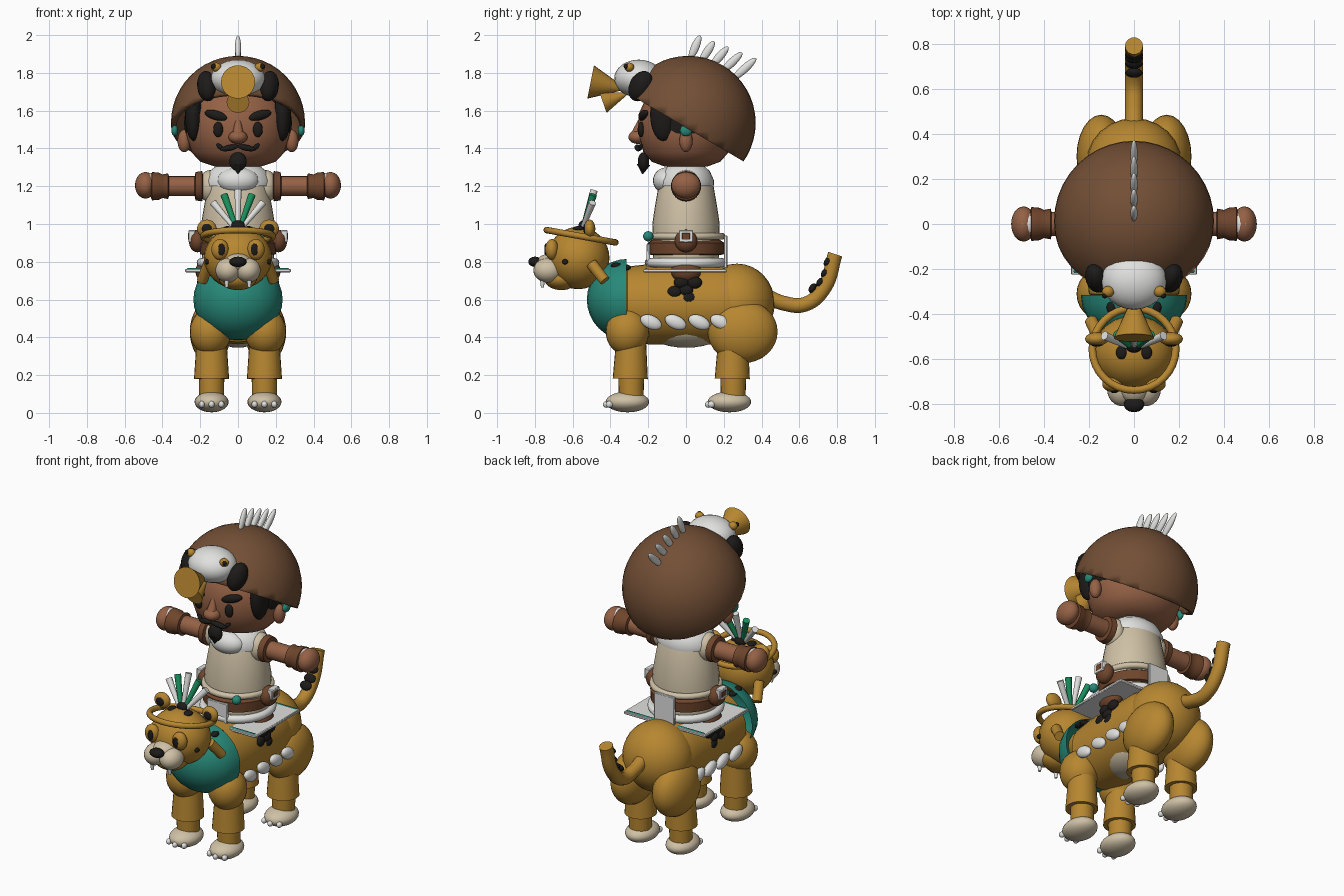
import bpy, bmesh, math
from mathutils import Vector, Matrix

if "Cube" in bpy.data.objects:
    bpy.data.objects.remove(bpy.data.objects["Cube"])


def material(name, *rgb):
    m = bpy.data.materials.new(name)
    m.use_nodes = True
    m.diffuse_color = (*rgb, 1)
    m.node_tree.nodes["Principled BSDF"].inputs["Base Color"].default_value = (*rgb, 1)
    return m


gold = material("golden fur", .47, .24, .03)
brown = material("helmet brown", .17, .078, .036)
leather = material("leather", .16, .06, .025)
skin = material("skin", .3, .12, .06)
black = material("black", .012, .011, .01)
cream = material("cream", .62, .53, .38)
white = material("white", .75, .75, .74)
teal = material("teal", .02, .25, .19)
green = material("green", .01, .28, .11)


def finish(name, bm, mat, angle=40):
    bmesh.ops.recalc_face_normals(bm, faces=bm.faces)
    mesh = bpy.data.meshes.new(name)
    bm.to_mesh(mesh)
    bm.free()
    mesh.materials.append(mat)
    obj = bpy.data.objects.new(name, mesh)
    bpy.context.collection.objects.link(obj)
    bpy.ops.object.select_all(action='DESELECT')
    bpy.context.view_layer.objects.active = obj
    obj.select_set(True)
    bpy.ops.object.shade_smooth_by_angle(angle=math.radians(angle))
    return obj


def ball(name, loc, size, mat, axis=(0, 0, 1), cuts=(), detail=24):
    """Ellipsoid whose z points along axis, trimmed by planes (point, normal to keep)."""
    bm = bmesh.new()
    bmesh.ops.create_uvsphere(bm, u_segments=detail, v_segments=detail // 2 + 4, radius=1)
    turn = Vector(axis).to_track_quat('Z', 'Y').to_matrix().to_4x4()
    bm.transform(Matrix.Translation(loc) @ turn @ Matrix.Diagonal((*size, 1)))
    for point, normal in cuts:
        bmesh.ops.bisect_plane(bm, geom=bm.verts[:] + bm.edges[:] + bm.faces[:],
                               plane_co=point, plane_no=normal, clear_inner=True)
    return finish(name, bm, mat)


def rod(name, start, end, r1, r2, mat, sides=24):
    start, end = Vector(start), Vector(end)
    bm = bmesh.new()
    bmesh.ops.create_cone(bm, cap_ends=True, segments=sides, radius1=r1, radius2=r2,
                          depth=(end - start).length)
    turn = (end - start).to_track_quat('Z', 'Y').to_matrix().to_4x4()
    bm.transform(Matrix.Translation((start + end) / 2) @ turn)
    return finish(name, bm, mat)


def box(name, loc, size, mat):
    bm = bmesh.new()
    bmesh.ops.create_cube(bm, size=1)
    bm.transform(Matrix.Translation(loc) @ Matrix.Diagonal((*size, 1)))
    obj = finish(name, bm, mat)
    bevel = obj.modifiers.new("soft edge", 'BEVEL')
    bevel.width = .004
    return obj


def lathe(name, profile, mat, loc=(0, 0, 0), axis=(0, 0, 1), scale=(1, 1)):
    """Revolve (height, radius) pairs about an axis."""
    bm = bmesh.new()
    verts = [bm.verts.new((r, 0, h)) for h, r in profile]
    edges = [bm.edges.new(pair) for pair in zip(verts, verts[1:])]
    bmesh.ops.spin(bm, geom=verts + edges, axis=(0, 0, 1), cent=(0, 0, 0),
                   angle=math.tau, steps=32, use_duplicate=False)
    bmesh.ops.remove_doubles(bm, verts=bm.verts, dist=.0005)
    turn = Vector(axis).to_track_quat('Z', 'Y').to_matrix().to_4x4()
    bm.transform(Matrix.Translation(loc) @ turn @ Matrix.Diagonal((*scale, 1, 1)))
    return finish(name, bm, mat, 50)


def ring(name, loc, radius, tube, mat, axis=(0, 0, 1), scale=(1, 1)):
    steps = [math.tau * i / 12 for i in range(13)]
    return lathe(name, [(tube * math.sin(a), radius + tube * math.cos(a)) for a in steps],
                 mat, loc, axis, scale)


def tube(name, points, radius, mat):
    curve = bpy.data.curves.new(name, 'CURVE')
    curve.dimensions = '3D'
    curve.bevel_depth, curve.bevel_resolution, curve.use_fill_caps = radius, 5, True
    spline = curve.splines.new('BEZIER')
    spline.bezier_points.add(len(points) - 1)
    for knot, point in zip(spline.bezier_points, points):
        knot.co = point
        knot.handle_left_type = knot.handle_right_type = 'AUTO'
    curve.materials.append(mat)
    obj = bpy.data.objects.new(name, curve)
    bpy.context.collection.objects.link(obj)


# Mount: trunk, bib, belly and tail
lathe("trunk", [(-.38, 0), (-.36, .12), (-.31, .2), (-.2, .212), (.15, .212), (.3, .2),
                (.4, .15), (.455, .07), (.47, 0)], gold, (0, 0, .575), (0, 1, 0))
ball("rump", (0, .27, .58), (.21, .2, .21), gold)
ball("bib", (0, -.31, .6), (.237, .215, .215), teal, cuts=[((0, -.315, 0), (0, -1, 0))])
ball("belly", (0, 0, .46), (.15, .23, .115), cream)
tube("tail", [(0, .42, .62), (0, .52, .58), (0, .63, .575), (0, .73, .66), (0, .79, .84)], .04, gold)
for y, z in ((.67, .66), (.71, .69), (.735, .74), (.75, .8)):
    ball("tail_spot", (0, y, z), (.038, .028, .018), black, (0, -1, .6))

# Legs and flank markings
for s in (1, -1):
    for part, y, thick in (("front", -.29, .1), ("hind", .25, .17)):
        ball(part + "_haunch", (s * .145, y + thick - .12, .43), (.11, thick + .015, thick * .6 + .065), gold)
        rod(part + "_upper_leg", (s * .14, y - .005, .18), (s * .14, y, .42), .093, .077, gold)
        rod(part + "_lower_leg", (s * .14, y, .06), (s * .14, y, .2), .065, .068, gold)
        ball(part + "_paw", (s * .14, y - .02, .058), (.09, .115, .055), cream)
        for toe in (-1, 0, 1):
            ball(part + "_claw", (s * .14 + toe * .052, y - .115 - .015 * (toe == 0), .045),
                 (.016, .02, .018), white, detail=12)
    for y in (-.185, -.055, .07, .185):
        ball("flank_patch", (s * .215, y, .48), (.025, .036, .06), white, (0, 1, -.45))
    for y, z in ((-.06, .64), (.015, .61), (-.025, .69), (.045, .69), (0, .65)):
        ball("flank_spot", (s * .192, y, z), (.025, .04, .032), black, detail=16)
    for y, z in ((-.37, .8), (-.32, .79)):
        ball("neck_spot", (s * .1, y, z - .02), (.022, .028, .016), black, detail=16)

# Mount head
ball("beast_head", (0, -.57, .82), (.18, .165, .165), gold)
ball("beast_chin", (0, -.66, .71), (.1, .09, .06), gold)
ball("beast_nose", (0, -.8, .8), (.045, .035, .027), black)
ball("muzzle_bridge", (0, -.71, .79), (.075, .085, .055), cream)
for s in (1, -1):
    ball("muzzle_cheek", (s * .053, -.73, .755), (.067, .078, .065), cream)
    rod("fang", (s * .06, -.76, .71), (s * .06, -.76, .665), .014, .008, white)
    ball("beast_eye", (s * .095, -.71, .865), (.046, .035, .055), gold)
    ball("beast_pupil", (s * .087, -.742, .865), (.018, .008, .033), black)
    ball("beast_ear", (s * .165, -.51, .975), (.052, .03, .048), gold)
    ball("inner_ear", (s * .165, -.53, .975), (.03, .014, .028), black)
    rod("ear_flap", (s * .155, -.5, .79), (s * .19, -.43, .7), .03, .028, gold)
    ball("brow_spot", (s * .055, -.57, .975), (.025, .03, .014), black)
    ball("cheek_spot", (s * .165, -.64, .8), (.012, .016, .014), black)
ring("headband", (0, -.555, .935), .185, .017, gold, (0, .18, 1))
ball("plume_base", (0, -.54, .99), (.04, .03, .03), black)
for i in range(-2, 3):
    lean = i * math.radians(20)
    way = Vector((math.sin(lean), .3, math.cos(lean)))
    foot = Vector((i * .012, -.545, .985))
    rod("plume", foot, foot + way * (.195 - .014 * abs(i)), .012, .02, green if i % 2 else white, 10)

# Saddle
box("saddle_plate", (0, -.005, .753), (.56, .44, .018), white)
box("saddle_back", (0, .21, .84), (.14, .018, .2), white)
box("saddle_front", (0, -.2, .82), (.14, .018, .15), white)
for y in (-.21, .2):
    box("saddle_trim", (0, y, .762), (.54, .014, .008), teal)
ring("saddle_roll", (0, 0, .795), .195, .024, white)

# Rider torso and belt
lathe("tunic", [(.78, 0), (.78, .18), (.86, .185), (1, .188), (1.1, .172), (1.22, .15),
                (1.28, .12), (1.32, 0)], cream, scale=(1.04, .95))
lathe("scarf", [(1.2, .163), (1.23, .165), (1.28, .14), (1.32, .09), (1.33, 0)], white, scale=(1.08, .9))
ball("scarf_point", (0, -.1, 1.23), (.11, .075, .07), white)
ring("sash", (0, 0, .935), .19, .018, cream)
lathe("belt", [(.835, .18), (.84, .2), (.9, .203), (.915, .18)], leather)
ball("sash_bead", (.13, -.2, .935), (.027, .027, .027), teal)
for s in (1, -1):
    ball("pouch", (s * .215, 0, .91), (.045, .06, .06), leather)
    box("buckle", (s * .245, 0, .935), (.035, .075, .065), white)
    box("buckle_inset", (s * .262, 0, .935), (.008, .045, .037), leather)
    ball("thigh", (s * .17, 0, .75), (.055, .08, .06), leather)

    # Outstretched arms
    way = (s, 0, 0)
    ball("sleeve", (s * .15, 0, 1.2), (.06, .075, .085), cream)
    rod("arm", (s * .15, 0, 1.2), (s * .42, 0, 1.2), .053, .053, skin)
    lathe("armband", [(.185, .06), (.19, .08), (.225, .075), (.23, .05)], leather, (0, 0, 1.2), way)
    lathe("cuff", [(.365, .05), (.37, .068), (.4, .062), (.42, .072), (.455, .075), (.465, .05)],
          leather, (0, 0, 1.2), way)
    rod("wrist_wrap", (s * .45, 0, 1.21), (s * .495, 0, 1.21), .058, .065, white)
    ball("fist", (s * .49, 0, 1.205), (.055, .078, .07), skin)

# Rider head and face
lathe("head", [(1.3, 0), (1.305, .12), (1.33, .19), (1.38, .235), (1.47, .263), (1.58, .262),
               (1.68, .215), (1.76, .1), (1.78, 0)], skin, scale=(1.05, .96))
ball("nose", (0, -.255, 1.46), (.05, .05, .036), skin)
rod("nose_bridge", (0, -.265, 1.46), (0, -.235, 1.56), .034, .012, skin)
ball("goatee", (0, -.225, 1.33), (.046, .03, .05), black)
rod("goatee_tip", (0, -.225, 1.315), (0, -.23, 1.265), .036, .003, black)
for s in (1, -1):
    ball("eye", (s * .105, -.238, 1.5), (.026, .018, .04), black)
    ball("eyebrow", (s * .115, -.225, 1.575), (.022, .025, .065), black, (s, .25, .28))
    ball("moustache", (s * .045, -.255, 1.403), (.016, .016, .05), black, (s, .15, -.2))
    ball("moustache_curl", (s * .095, -.24, 1.408), (.011, .012, .024), black, (s, .2, .9))
    ball("sideburn", (s * .235, -.12, 1.58), (.045, .07, .14), black)
    ball("ear", (s * .285, 0, 1.44), (.035, .035, .06), skin)
    ball("earring", (s * .335, 0, 1.495), (.018, .032, .03), teal)

# Helmet shell with hair below its slanted rim
slope = Vector((0, .506, .862))
ball("hair", (0, 0, 1.535), (.286, .262, .24), black,
     cuts=[((0, 0, 1.45), slope), ((0, -.15, 0), (0, 1, 0))])
helmet = ball("helmet", (0, .012, 1.535), (.355, .357, .355), brown,
              cuts=[((0, 0, 1.51), slope)], detail=40)
shell = helmet.modifiers.new("shell", 'SOLIDIFY')
shell.thickness, shell.offset = .025, -1

# Bird face on the helmet
ball("bird_face", (0, -.25, 1.77), (.145, .13, .1), white)
rod("upper_beak", (0, -.505, 1.752), (0, -.32, 1.715), .09, .004, gold)
rod("lower_beak", (0, -.44, 1.645), (0, -.31, 1.69), .06, .004, gold)
for s in (1, -1):
    ball("bird_cheek", (s * .165, -.24, 1.73), (.05, .06, .085), black, (s * .15, .5, 1))
    ball("bird_eye", (s * .115, -.3, 1.83), (.027, .025, .024), gold)
    ball("bird_pupil", (s * .13, -.318, 1.835), (.013, .012, .014), black)

# Crest feathers
for i in range(5):
    root = Vector((0, .02 + i * .056, 1.87 - i * .0045 * (i + 2)))
    tip = Vector((0, .075 + i * .074, 1.998 - i * .03))
    ball("crest_feather", (root + tip) / 2, (.016, .022, (tip - root).length / 2), white, tip - root)
